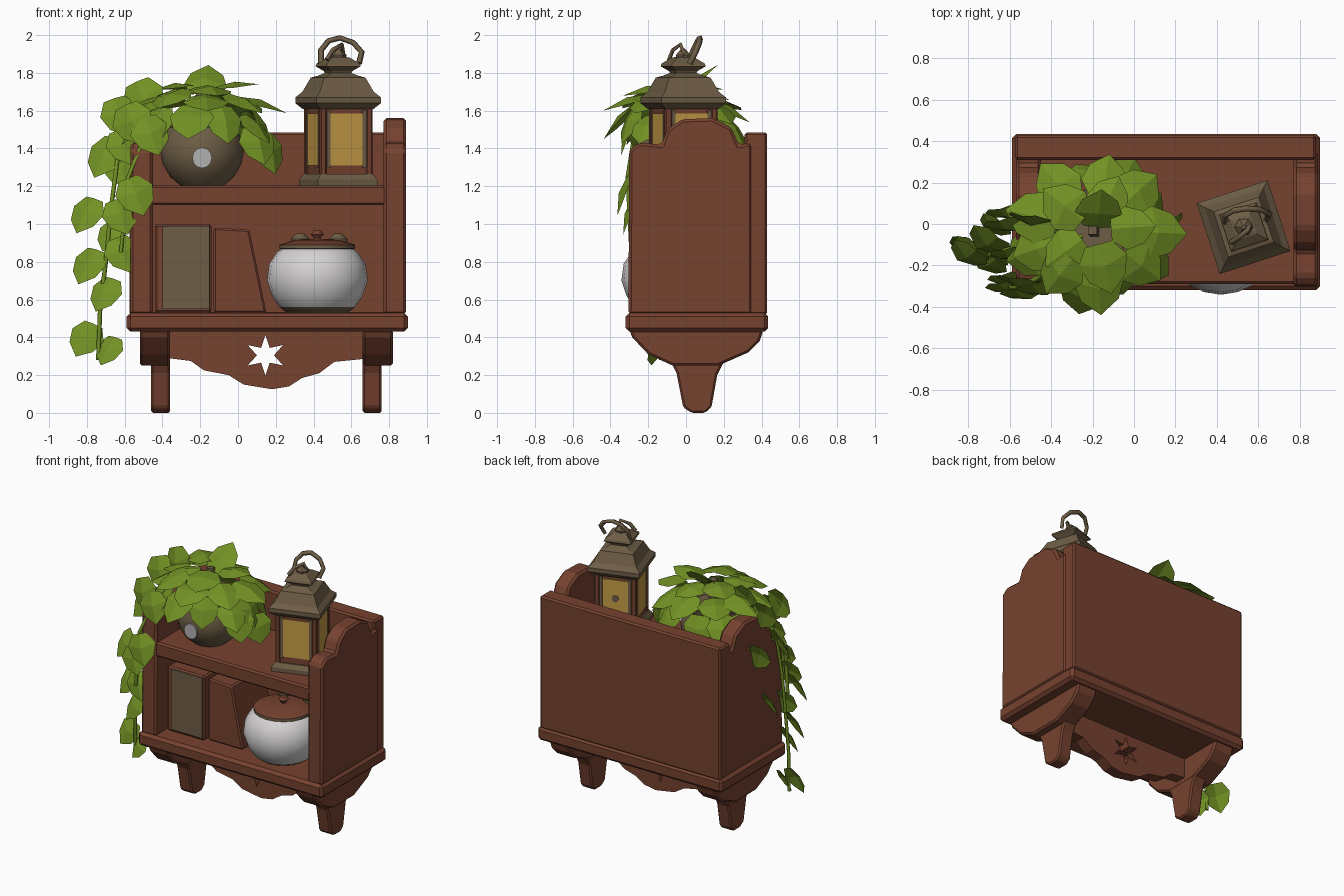
import bpy, bmesh, math, random
from mathutils import Vector, Matrix

if "Cube" in bpy.data.objects:
    bpy.data.objects.remove(bpy.data.objects["Cube"])

random.seed(4)

def material(name, rgb):
    m = bpy.data.materials.new(name)
    m.diffuse_color = (*rgb, 1)
    m.use_nodes = True
    m.node_tree.nodes["Principled BSDF"].inputs["Base Color"].default_value = m.diffuse_color
    return m

WOOD = material("red_brown_wood", (0.18, 0.054, 0.029))
METAL = material("olive_brown", (0.155, 0.11, 0.06))
LEAF = material("leaf_green", (0.17, 0.285, 0.018))
WHITE = material("white_ceramic", (0.66, 0.64, 0.64))
GLASS = material("amber_glass", (0.56, 0.33, 0.06))
GREY = material("pale_grey", (0.45, 0.44, 0.45))

def finish(name, bm, mats, bevel=0, smooth=False):
    bmesh.ops.recalc_face_normals(bm, faces=bm.faces)
    me = bpy.data.meshes.new(name)
    bm.to_mesh(me)
    bm.free()
    ob = bpy.data.objects.new(name, me)
    bpy.context.collection.objects.link(ob)
    for m in (mats if isinstance(mats, list) else [mats]):
        me.materials.append(m)
    if bevel:
        b = ob.modifiers.new("bevel", 'BEVEL')
        b.width, b.segments = bevel, 1
    if smooth:
        bpy.ops.object.select_all(action='DESELECT')
        ob.select_set(True)
        bpy.context.view_layer.objects.active = ob
        bpy.ops.object.shade_smooth_by_angle(angle=math.radians(40))
    return ob

def prism(name, pts, axis, lo, hi, mat, bevel=0):
    """Extrude a 2D outline along x (points are y,z) or y (points are x,z)."""
    bm = bmesh.new()
    place = (lambda p, h: (h, p[0], p[1])) if axis == 'x' else (lambda p, h: (p[0], h, p[1]))
    a = [bm.verts.new(place(p, lo)) for p in pts]
    b = [bm.verts.new(place(p, hi)) for p in pts]
    bm.faces.new(a)
    bm.faces.new(b[::-1])
    for i in range(len(pts)):
        j = (i + 1) % len(pts)
        bm.faces.new((a[i], b[i], b[j], a[j]))
    return finish(name, bm, mat, bevel)

def box(name, x0, x1, y0, y1, z0, z1, mat, bevel=0.012):
    return prism(name, [(x0, z0), (x1, z0), (x1, z1), (x0, z1)], 'y', y0, y1, mat, bevel)

def lathe(name, profile, center, mats, segs=20, turn=0, smooth=True, rule=None):
    """Stack rings of (radius, z); four segments give square sections."""
    bm = bmesh.new()
    rings = [[bm.verts.new((center[0] + r * math.cos(turn + 2 * math.pi * i / segs),
                            center[1] + r * math.sin(turn + 2 * math.pi * i / segs), z))
              for i in range(segs)] for r, z in profile]
    for a, b in zip(rings, rings[1:]):
        for i in range(segs):
            j = (i + 1) % segs
            bm.faces.new((a[i], a[j], b[j], b[i]))
    bm.faces.new(rings[0][::-1])
    bm.faces.new(rings[-1])
    if rule:
        for f in bm.faces:
            f.material_index = rule(f.calc_center_median().z)
    return finish(name, bm, mats, 0, smooth)

def tube(name, pts, radius, mat):
    cu = bpy.data.curves.new(name, 'CURVE')
    cu.dimensions, cu.bevel_depth, cu.bevel_resolution = '3D', radius, 0
    cu.use_fill_caps = True
    s = cu.splines.new('POLY')
    s.points.add(len(pts) - 1)
    for p, q in zip(s.points, pts):
        p.co = (*q, 1)
    cu.materials.append(mat)
    ob = bpy.data.objects.new(name, cu)
    bpy.context.collection.objects.link(ob)
    bpy.ops.object.select_all(action='DESELECT')
    ob.select_set(True)
    bpy.context.view_layer.objects.active = ob
    bpy.ops.object.convert(target='MESH')

# --- Cabinet: tray, back, shelf
box("tray", -0.59, 0.90, -0.32, 0.435, 0.43, 0.53, WOOD, 0.02)
box("back_panel", -0.575, 0.88, 0.31, 0.43, 0.52, 1.485, WOOD)
box("middle_shelf", -0.47, 0.80, -0.29, 0.33, 1.10, 1.205, WOOD)

# --- Scalloped sides, brackets and feet, repeated left and right
side = [(-0.305, 0.52), (-0.30, 1.39), (-0.25, 1.43), (-0.13, 1.42), (-0.10, 1.50), (-0.02, 1.555),
        (0.14, 1.56), (0.24, 1.51), (0.28, 1.42), (0.35, 1.43), (0.35, 0.52)]
bracket = [(-0.30, 0.44), (-0.285, 0.40), (-0.20, 0.31), (-0.07, 0.25), (0.17, 0.25),
           (0.33, 0.32), (0.39, 0.38), (0.41, 0.44)]
foot = [(-0.08, 0.27), (-0.05, 0.21), (-0.015, 0.03), (0.03, 0.0), (0.10, 0.0), (0.135, 0.03),
        (0.165, 0.20), (0.20, 0.27)]
for tag, flip in (("left", False), ("right", True)):
    mx = (lambda x: 0.30 - x) if flip else (lambda x: x)
    sx = (lambda x: 0.32 - x) if flip else (lambda x: x)
    prism(tag + "_side_panel", side, 'x', sx(-0.57), sx(-0.45), WOOD, 0.015)
    prism(tag + "_bracket", bracket, 'x', mx(-0.52), mx(-0.36), WOOD, 0.012)
    prism(tag + "_foot", foot, 'x', mx(-0.46), mx(-0.36), WOOD, 0.01)

# --- Wavy apron with a star cut through it
apron = prism("apron", [(-0.37, 0.44), (-0.37, 0.29), (-0.25, 0.275), (-0.18, 0.225), (-0.05, 0.20),
                        (0.03, 0.15), (0.18, 0.125), (0.27, 0.14), (0.34, 0.185), (0.43, 0.21),
                        (0.51, 0.27), (0.66, 0.285), (0.66, 0.44)], 'y', 0.01, 0.09, WOOD)
star = prism("star_cutter", [(0.145 + r * math.sin(i * math.pi / 6), 0.305 + r * math.cos(i * math.pi / 6))
                             for i in range(12) for r in [0.108 if i % 2 == 0 else 0.045]],
             'y', -0.1, 0.2, WOOD)
star.hide_render = star.hide_viewport = True
cut = apron.modifiers.new("star", 'BOOLEAN')
cut.object, cut.operation, cut.solver = star, 'DIFFERENCE', 'EXACT'

# --- Books
box("first_book", -0.44, -0.14, -0.19, 0.25, 0.53, 1.0, WOOD)
box("first_book_face", -0.40, -0.15, -0.198, -0.188, 0.55, 0.99, METAL, 0)
prism("leaning_book", [(-0.13, 0.53), (0.15, 0.53), (0.06, 0.97), (-0.13, 0.98)], 'y', -0.16, 0.22, WOOD, 0.01)

# --- Ceramic jar with lid
J = (0.42, -0.075)
lathe("jar", [(0.16, 0.53), (0.20, 0.56), (0.24, 0.62), (0.267, 0.70), (0.255, 0.79), (0.215, 0.85), (0.18, 0.875)],
      J, [WHITE, METAL], rule=lambda z: int(z < 0.58))
lathe("jar_lid", [(0.17, 0.865), (0.20, 0.87), (0.20, 0.89), (0.12, 0.915), (0.04, 0.92)],
      J, [METAL, WOOD], rule=lambda z: int(z > 0.895))
lathe("lid_knob", [(0.015, 0.91), (0.02, 0.93), (0.035, 0.945), (0.02, 0.965)], J, WOOD, 8)
for x in (0.33, 0.53):
    lathe("jar_ear", [(0.02, 0.86), (0.05, 0.89), (0.05, 0.92), (0.02, 0.95)], (x, 0.08), METAL, 10)

# --- Lantern: square sections, turned on the shelf
L, TURN = Vector((0.53, -0.015, 0)), math.radians(18)

def square(name, prof, mat):
    return lathe(name, [(h * math.sqrt(2), z) for h, z in prof], L, mat, 4, TURN + math.pi / 4, False)

def spin(ob, extra=0):
    ob.matrix_world = Matrix.Translation(L) @ Matrix.Rotation(TURN + extra, 4, 'Z')

square("lantern_base", [(0.165, 1.20), (0.165, 1.235), (0.145, 1.265)], METAL)
square("lantern_body", [(0.135, 1.25), (0.135, 1.64)], WOOD)
square("lantern_roof", [(0.15, 1.61), (0.18, 1.64), (0.18, 1.67), (0.15, 1.70), (0.115, 1.775), (0.085, 1.785),
                        (0.055, 1.80)], METAL)
square("lantern_cap", [(0.05, 1.785), (0.06, 1.81), (0.095, 1.835), (0.09, 1.85), (0.05, 1.88), (0.03, 1.885)], METAL)
for k in range(4):
    spin(box("lantern_window", -0.095, 0.095, -0.142, -0.133, 1.31, 1.585, GLASS, 0), k * math.pi / 2)
    spin(box("lantern_post", 0.11, 0.145, -0.145, -0.11, 1.25, 1.63, WOOD, 0.006), k * math.pi / 2)
    for s in (-1, 1):
        spin(box("window_trim", s * 0.1 - 0.01, s * 0.1 + 0.01, -0.144, -0.13, 1.30, 1.60, METAL, 0), k * math.pi / 2)
spin(prism("window_stud", [(0.025 * math.cos(i * math.pi / 4), 1.45 + 0.025 * math.sin(i * math.pi / 4))
                           for i in range(8)], 'y', 0.14, 0.147, METAL))
tube("lantern_handle", [(0.44, 0.01, 1.85), (0.44, 0.04, 1.92), (0.48, 0.065, 1.97), (0.54, 0.075, 1.985),
                        (0.61, 0.07, 1.96), (0.655, 0.05, 1.91), (0.64, 0.02, 1.85)], 0.016, METAL)
tube("lantern_hook", [(0.47, -0.09, 1.87), (0.50, -0.07, 1.92), (0.55, -0.03, 1.95), (0.56, 0.0, 1.88)], 0.013, METAL)
lathe("lantern_finial", [(0.04, 1.87), (0.045, 1.895), (0.01, 1.93)], L, METAL, 6, 0, False)

# --- Plant pot with a pale dot
P = (-0.19, -0.05)
lathe("plant_pot", [(0.11, 1.20), (0.17, 1.25), (0.21, 1.32), (0.222, 1.39), (0.205, 1.46), (0.18, 1.51),
                    (0.19, 1.55), (0.16, 1.55), (0.15, 1.53)], P, METAL)
prism("pot_dot", [(P[0] + 0.052 * math.cos(i * math.pi / 6), 1.35 + 0.055 * math.sin(i * math.pi / 6))
                  for i in range(12)], 'y', -0.277, -0.268, GREY)

# --- Foliage: each leaf is a folded pointed oval
foliage = bmesh.new()

def leaf(base, d, n, size):
    d = Vector(d).normalized()
    s = d.cross(Vector(n)).normalized()
    n = s.cross(d)
    pt = lambda u, v, w: foliage.verts.new(Vector(base) + size * (u * d + v * s + w * n))
    mid = [pt(0, 0, 0), pt(0.45, 0, 0.03), pt(1.0, 0, -0.14)]
    for e in (-1, 1):
        r = [pt(0.0, 0.27 * e, -0.05), pt(0.32, 0.48 * e, -0.10), pt(0.70, 0.36 * e, -0.12)]
        for f in ((mid[0], r[0], r[1], mid[1]), (mid[1], r[1], r[2], mid[2])):
            foliage.faces.new(f if e > 0 else f[::-1])

# crown rings: count, start radius, height, slope, size
for count, r0, z0, slope, size in ((5, 0.07, 1.71, 5, 0.23), (9, 0.17, 1.66, -15, 0.25), (11, 0.25, 1.59, -52, 0.23)):
    for i in range(count):
        a = 2 * math.pi * (i + 0.5 * (count % 3)) / count + random.uniform(-0.12, 0.12)
        e = math.radians(slope + random.uniform(-12, 12))
        c, s = math.cos(a) * 1.12, math.sin(a)
        up = 0.04 if s < -0.75 else 0
        leaf((-0.19 + r0 * c, -0.03 + r0 * s, z0 + up + random.uniform(-0.03, 0.03)),
             (c * math.cos(e), s * math.cos(e), math.sin(e)),
             (c * 0.5, s * 0.5, 0.8), size * random.uniform(0.92, 1.1))
leaf((-0.18, -0.02, 1.69), (0.1, 0.7, 0.75), (0, -0.7, 0.7), 0.24)
leaf((0.15, -0.02, 1.47), (0.3, -0.1, -0.9), (0.6, -0.7, 0.2), 0.21)
leaf((0.08, -0.12, 1.52), (0.3, -0.3, -0.8), (0.4, -0.8, 0.3), 0.22)

# trailing leaves: centre and size
trail = [(-0.50, 0.0, 1.66, .24), (-0.62, -0.02, 1.58, .22), (-0.56, -0.30, 1.54, .23), (-0.46, -0.33, 1.48, .22),
         (-0.71, -0.10, 1.37, .24), (-0.54, -0.35, 1.16, .22), (-0.81, -0.16, 1.06, .21), (-0.62, -0.32, 1.05, .20),
         (-0.80, -0.14, 0.79, .21), (-0.61, -0.28, 0.85, .20), (-0.71, -0.20, 0.64, .20), (-0.81, -0.12, 0.40, .20),
         (-0.69, -0.17, 0.34, .17), (-0.62, 0.04, 1.30, .20), (-0.68, -0.02, 0.95, .18), (-0.60, -0.16, 1.42, .20)]
for i, (x, y, z, size) in enumerate(trail):
    out = -0.45 if x < -0.66 else 0.3
    d = Vector((out, -0.3, -0.75)).normalized()
    leaf(Vector((x, y, z)) - d * size * 0.45, d, (-0.35 + 0.3 * (i % 2), -0.7, 0.55), size)
me = bpy.data.meshes.new("leaves")
foliage.to_mesh(me)
foliage.free()
me.materials.append(LEAF)
bpy.context.collection.objects.link(bpy.data.objects.new("leaves", me))

# stems
tube("long_vine", [(-0.25, -0.06, 1.56), (-0.48, -0.08, 1.58), (-0.63, -0.13, 1.40), (-0.67, -0.15, 1.10),
                   (-0.70, -0.15, 0.80), (-0.73, -0.14, 0.55), (-0.74, -0.13, 0.28)], 0.012, LEAF)
tube("short_vine", [(-0.28, -0.12, 1.56), (-0.48, -0.27, 1.50), (-0.58, -0.31, 1.25), (-0.62, -0.29, 0.85)], 0.012, LEAF)
tube("crown_stem", [(-0.19, -0.04, 1.5), (-0.20, -0.03, 1.72)], 0.03, METAL)
